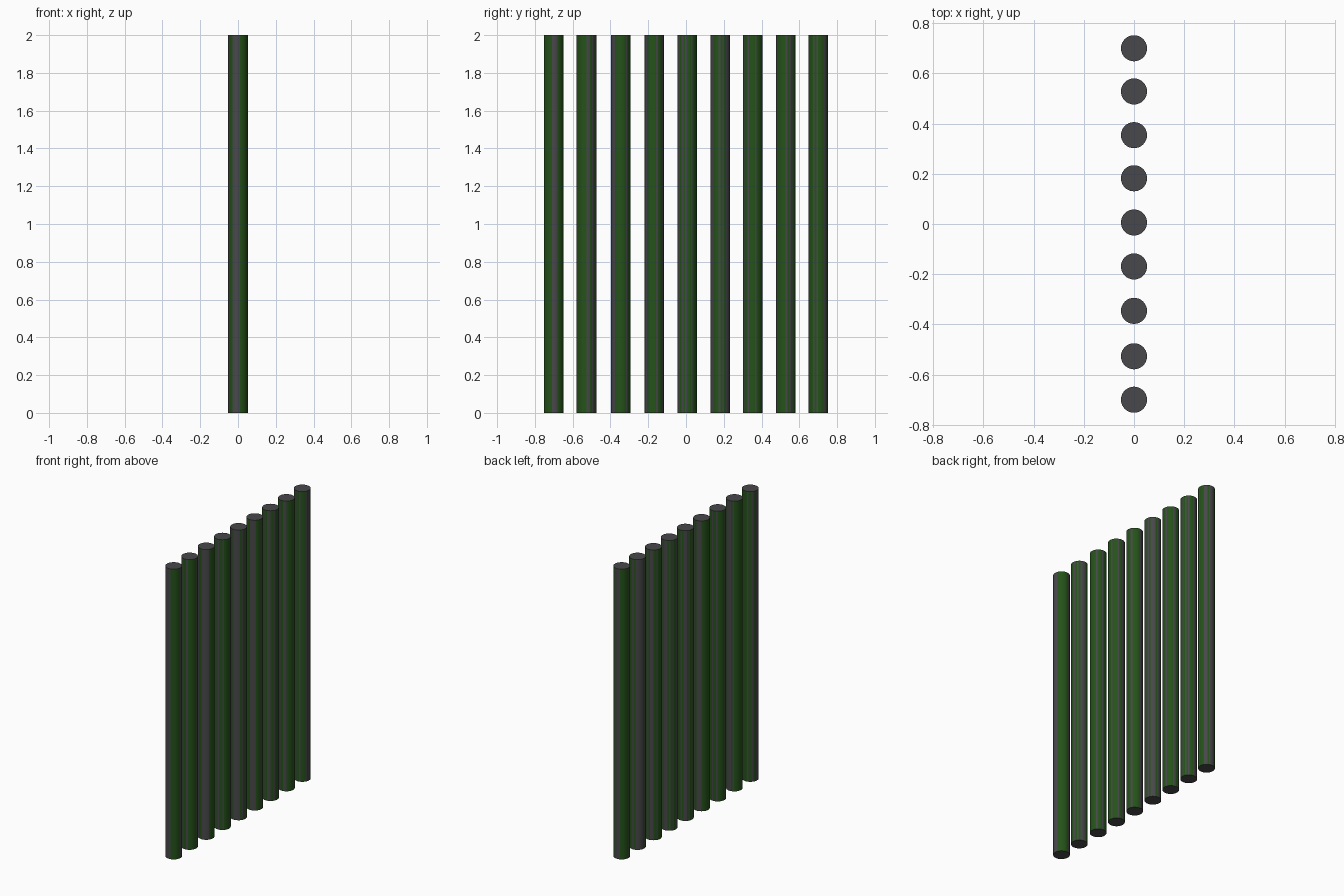
import bpy
import random

if "Cube" in bpy.data.objects:
    bpy.data.objects.remove(bpy.data.objects["Cube"])

random.seed(4)
SIDES, RADIUS, HEIGHT = 32, 0.052, 2.0


def material(name, color):
    m = bpy.data.materials.new(name)
    m.diffuse_color = (*color, 1)
    m.use_nodes = True
    m.node_tree.nodes["Principled BSDF"].inputs["Base Color"].default_value = m.diffuse_color
    return m


grey = material("dark_grey", (0.065, 0.065, 0.07))
green = material("dark_green", (0.018, 0.085, 0.01))


def striped_pole(index, y):
    bpy.ops.mesh.primitive_cylinder_add(
        vertices=SIDES, radius=RADIUS, depth=HEIGHT, location=(0, y, HEIGHT / 2))
    pole = bpy.context.object
    pole.name = f"pole_{index}"
    pole.data.materials.append(grey)
    pole.data.materials.append(green)
    # Irregular lengthwise stripes, greener towards +x and -x; caps stay grey
    for face in pole.data.polygons:
        if abs(face.normal.z) < 0.5:
            chance = 0.35 + 0.35 * abs(face.normal.x)
            face.material_index = int(random.random() < chance)
    bpy.ops.object.shade_smooth_by_angle()


# Single row of upright poles
for i, y in enumerate((-0.70, -0.527, -0.346, -0.169, 0.006,
                       0.182, 0.354, 0.528, 0.70), 1):
    striped_pole(i, y)
